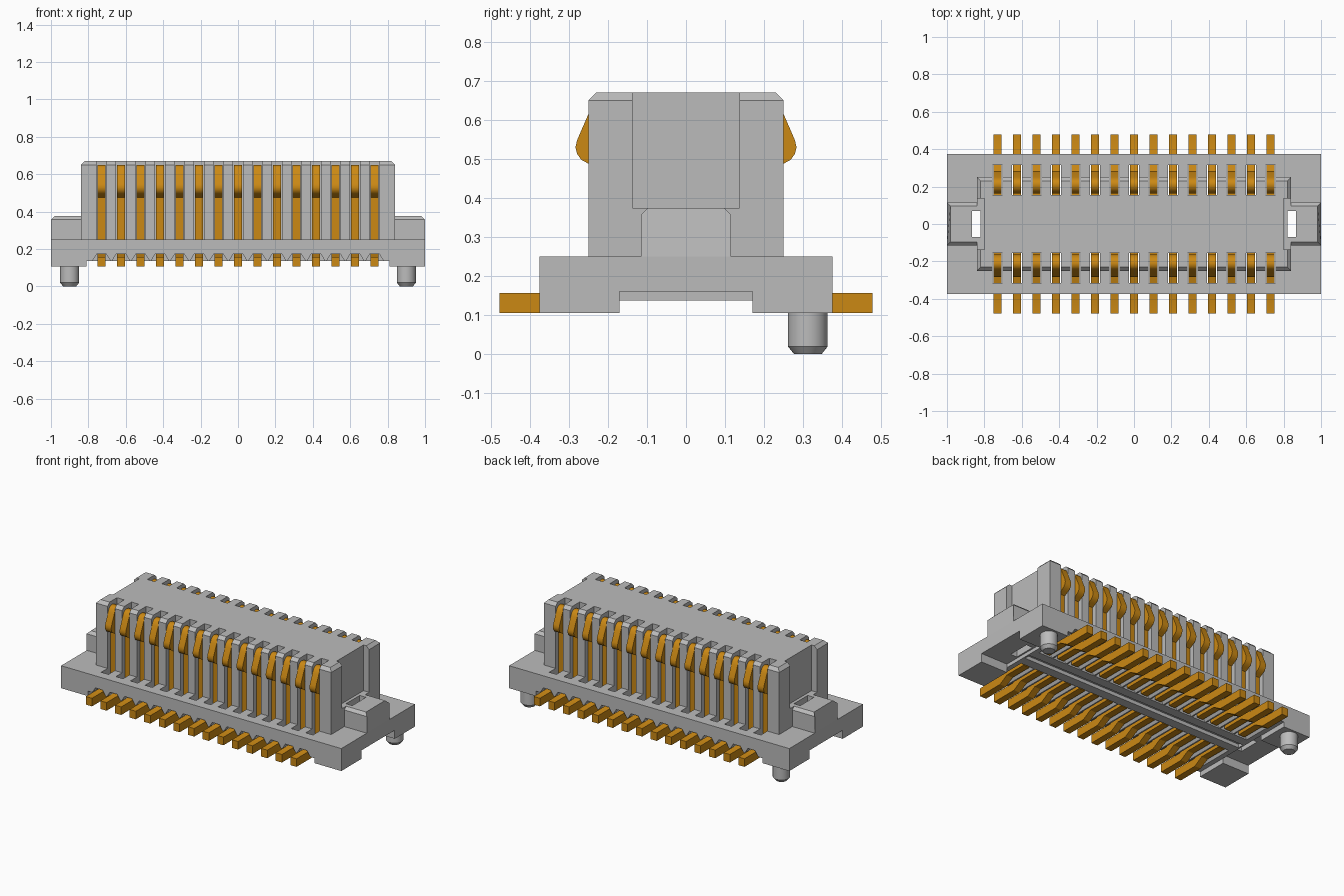
import bpy, bmesh
from mathutils import Vector

if "Cube" in bpy.data.objects:
    bpy.data.objects.remove(bpy.data.objects["Cube"], do_unlink=True)

PINS, PITCH, FIRST = 15, 0.1043, -0.73


def material(name, rgb):
    m = bpy.data.materials.new(name)
    m.use_nodes = True
    m.diffuse_color = (*rgb, 1)
    m.node_tree.nodes["Principled BSDF"].inputs["Base Color"].default_value = (*rgb, 1)
    return m


grey = material("grey plastic", (0.5, 0.5, 0.5))
gold = material("gold metal", (0.6, 0.25, 0.007))


def prism(bm, profile, axis, a, b):
    """Extrude a 2D profile along an axis: x uses (y, z), y uses (x, z)."""
    def point(p, t):
        return (t, p[0], p[1]) if axis == "x" else (p[0], t, p[1])
    low = [bm.verts.new(point(p, a)) for p in profile]
    high = [bm.verts.new(point(p, b)) for p in profile]
    n = len(profile)
    faces = [bm.faces.new(low), bm.faces.new(high[::-1])]
    for i in range(n):
        j = (i + 1) % n
        faces.append(bm.faces.new((low[j], low[i], high[i], high[j])))
    bmesh.ops.recalc_face_normals(bm, faces=faces)
    return low + high


def box(bm, x, y, z):
    return prism(bm, [(x[0], z[0]), (x[1], z[0]), (x[1], z[1]), (x[0], z[1])], "y", *y)


def finish(bm, name, mat=None):
    me = bpy.data.meshes.new(name)
    bm.to_mesh(me)
    bm.free()
    ob = bpy.data.objects.new(name, me)
    bpy.context.collection.objects.link(ob)
    if mat:
        me.materials.append(mat)
    return ob


def select(ob):
    bpy.ops.object.select_all(action="DESELECT")
    ob.select_set(True)
    bpy.context.view_layer.objects.active = ob


def cut(ob, cutters):
    select(ob)
    for c in cutters:
        mod = ob.modifiers.new("cut", "BOOLEAN")
        mod.operation, mod.solver, mod.object = "DIFFERENCE", "EXACT", c
        bpy.ops.object.modifier_apply(modifier=mod.name)


def cutter(name, build):
    bm = bmesh.new()
    build(bm)
    ob = finish(bm, name)
    ob.hide_render = True
    return ob


# Cutters: contact slots, underside channels, end recesses and openings
def slots(bm):
    for i in range(PINS):
        x = FIRST + i * PITCH
        for s in (-1, 1):
            box(bm, (x - .026, x + .026), sorted((s * .155, s * .315)), (.05, .75))


def channels(bm):
    for i in range(PINS):
        x = FIRST + i * PITCH
        for s in (-1, 1):
            prism(bm, [(x - .052, .13), (x + .052, .13), (x + .026, .172), (x - .026, .172)],
                  "y", s * .08, s * .42)


def both_ends(x, y, z):
    def build(bm):
        for s in (-1, 1):
            box(bm, sorted((s * x[0], s * x[1])), y, z)
    return build


slot_cut = cutter("slot_cutter", slots)
channel_cut = cutter("channel_cutter", channels)
belly_cut = cutter("belly_cutter", lambda bm: box(bm, (-.81, .81), (-.5, .5), (0, .137)))
spine_cut = cutter("spine_cutter", lambda bm: box(bm, (-.8, .8), (-.02, .02), (.1, .16)))
notch_cut = cutter("notch_cutter", both_ends((.81, 1.1), (-.17, .17), (0, .16)))
hole_cut = cutter("hole_cutter", both_ends((.82, .865), (-.07, .07), (0, .8)))
recess_cut = cutter("recess_cutter", both_ends((.80, .95), (-.137, .137), (.375, .8)))

# Base plate
bm = bmesh.new()
box(bm, (-1, 1), (-.375, .375), (.105, .25))
base = finish(bm, "base_plate", grey)
cut(base, [belly_cut, notch_cut, spine_cut, channel_cut, slot_cut, hole_cut])

# Raised shroud with a chamfered rim
bm = bmesh.new()
box(bm, (-.84, .84), (-.25, .25), (.25, .65))
top = max(bm.faces, key=lambda f: f.calc_center_median().z)
rim = bmesh.ops.extrude_discrete_faces(bm, faces=[top])["faces"][0]
for v in rim.verts:
    v.co += Vector((-.02 if v.co.x > 0 else .02, -.02 if v.co.y > 0 else .02, .02))
shroud = finish(bm, "shroud", grey)
cut(shroud, [slot_cut, recess_cut, hole_cut])

# Chamfered blocks on both ends, and locating pegs below
for s, side in ((1, "left"), (-1, "right")):
    bm = bmesh.new()
    block = [(-.115, .25), (.115, .25), (.115, .357), (.097, .375), (-.097, .375), (-.115, .357)]
    for v in prism(bm, block, "x", s * .84, s):
        if v.co.z > .37 and abs(v.co.x) > .95:
            v.co.x = s * .982
    end = finish(bm, side + "_end_block", grey)
    cut(end, [hole_cut])

    bm = bmesh.new()
    for r1, r2, z1, z2 in ((.035, .051, 0, .02), (.051, .051, .02, .11)):
        cone = bmesh.ops.create_cone(bm, cap_ends=True, segments=32, radius1=r1, radius2=r2,
                                     depth=z2 - z1)
        bmesh.ops.translate(bm, verts=cone["verts"], vec=(s * .9, .312, (z1 + z2) / 2))
    peg = finish(bm, side + "_locating_peg", grey)
    select(peg)
    bpy.ops.object.shade_smooth_by_angle()

# Contacts: soldering tail plus a hooked spring leg, repeated and mirrored
tail = [(.478, .105), (.478, .157), (.31, .157), (.25, .19), (.09, .19),
        (.09, .14), (.24, .14), (.30, .105)]
spring = [(.225, .16), (.225, .475), (.25, .488), (.268, .498), (.279, .513), (.283, .53),
          (.279, .548), (.25, .615), (.24, .636), (.226, .647), (.21, .65), (.19, .645),
          (.172, .628), (.162, .60), (.162, .45), (.18, .45), (.182, .59), (.195, .612),
          (.21, .61), (.245, .54), (.235, .515), (.195, .495), (.195, .16)]
bm = bmesh.new()
for profile in (tail, spring):
    prism(bm, profile, "x", FIRST - .022, FIRST + .022)
contacts = finish(bm, "contacts", gold)
select(contacts)
array = contacts.modifiers.new("row", "ARRAY")
array.count = PINS
array.use_relative_offset = False
array.use_constant_offset = True
array.constant_offset_displace = (PITCH, 0, 0)
mirror = contacts.modifiers.new("rows", "MIRROR")
mirror.use_axis = (False, True, False)
for name in ("row", "rows"):
    bpy.ops.object.modifier_apply(modifier=name)
bpy.ops.object.shade_smooth_by_angle()

# Remove the cutters
for c in (slot_cut, channel_cut, belly_cut, spine_cut, notch_cut, hole_cut, recess_cut):
    bpy.data.objects.remove(c, do_unlink=True)
